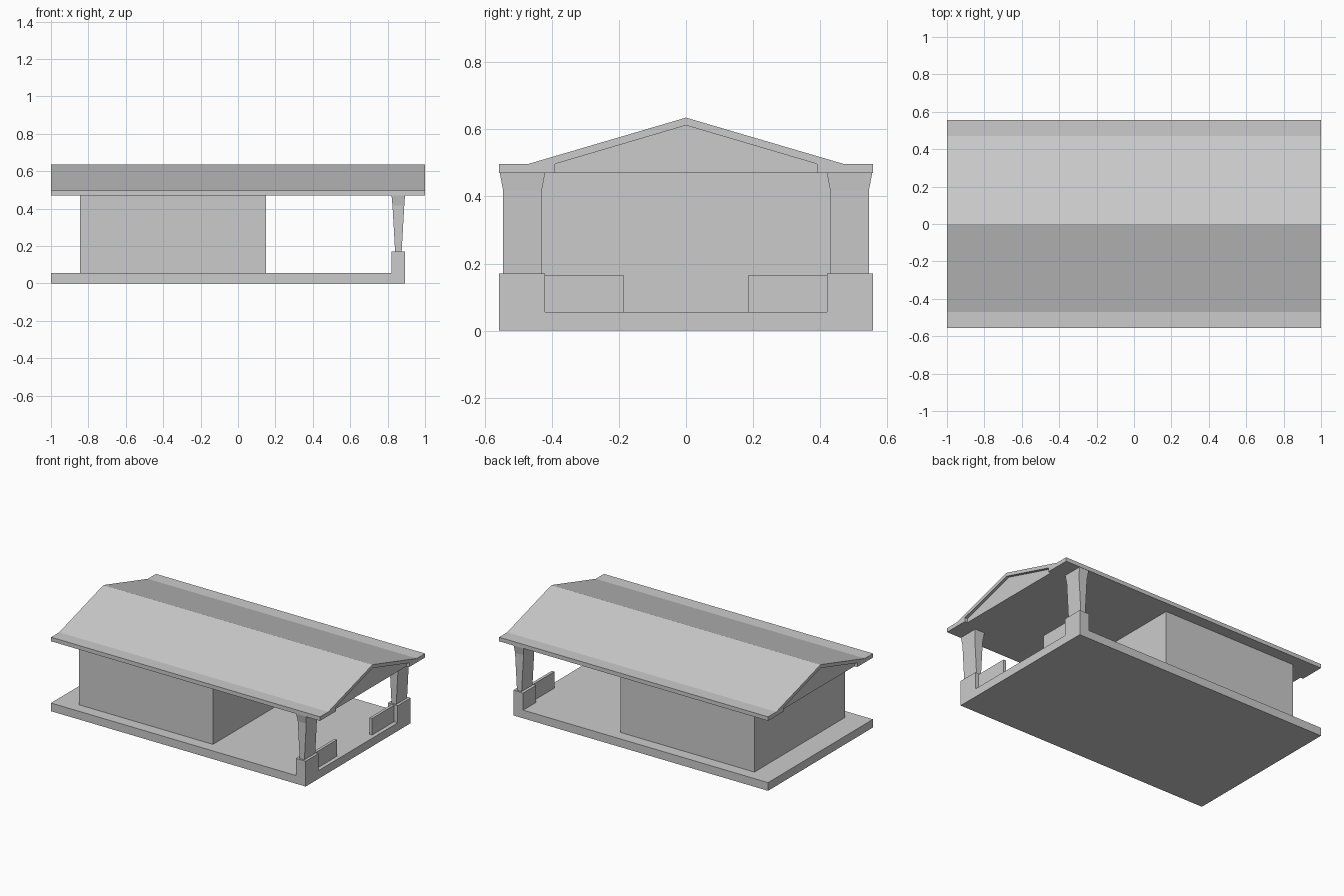
import bpy, bmesh

if "Cube" in bpy.data.objects:
    bpy.data.objects.remove(bpy.data.objects["Cube"])

grey = bpy.data.materials.new("light_grey")
grey.diffuse_color = (0.6, 0.6, 0.6, 1)
grey.use_nodes = True
grey.node_tree.nodes["Principled BSDF"].inputs["Base Color"].default_value = grey.diffuse_color


def make(name, bm):
    bmesh.ops.recalc_face_normals(bm, faces=bm.faces)
    me = bpy.data.meshes.new(name)
    bm.to_mesh(me)
    bm.free()
    me.materials.append(grey)
    ob = bpy.data.objects.new(name, me)
    bpy.context.collection.objects.link(ob)
    return ob


def loft(name, rings):
    """Closed solid through a list of matching point rings."""
    bm = bmesh.new()
    vs = [[bm.verts.new(p) for p in r] for r in rings]
    n = len(vs[0])
    for a, b in zip(vs, vs[1:]):
        for i in range(n):
            j = (i + 1) % n
            bm.faces.new((a[i], a[j], b[j], b[i]))
    bm.faces.new(vs[0])
    bm.faces.new(vs[-1])
    return make(name, bm)


def rect(x0, x1, y0, y1, z):
    return [(x0, y0, z), (x1, y0, z), (x1, y1, z), (x0, y1, z)]


def box(name, x0, x1, y0, y1, z0, z1):
    return loft(name, [rect(x0, x1, y0, y1, z0), rect(x0, x1, y0, y1, z1)])


def extrude_x(name, profile, x0, x1):
    return loft(name, [[(x, y, z) for y, z in profile] for x in (x0, x1)])


# Floor slab and house body
box("floor_slab", -1, 0.893, -0.557, 0.557, 0, 0.055)
box("house_body", -0.845, 0.15, -0.48, 0.48, 0.055, 0.472)

# Roof: solid body with flared flat eaves, and a raised rim on both gable ends
outer = [(-0.557, 0.47), (-0.557, 0.497), (-0.47, 0.497), (0, 0.635),
         (0.47, 0.497), (0.557, 0.497), (0.557, 0.47)]
inner = [(0.39, 0.47), (0.39, 0.497), (0, 0.612), (-0.39, 0.497), (-0.39, 0.47)]
extrude_x("roof", outer, -0.98, 0.98)
extrude_x("gable_rim_right", outer + inner, 0.98, 1)
extrude_x("gable_rim_left", outer + inner, -1, -0.98)

# Porch: pedestal, tapered post with flared head, and low wall on each side
for side, s in (("front", -1), ("back", 1)):
    box(side + "_pedestal", 0.82, 0.893, s * 0.42, s * 0.557, 0.055, 0.17)
    loft(side + "_post", [
        rect(0.84, 0.875, s * 0.43, s * 0.545, 0.17),
        rect(0.826, 0.889, s * 0.43, s * 0.545, 0.417),
        rect(0.821, 0.893, s * 0.42, s * 0.555, 0.47)])
    box(side + "_low_wall", 0.847, 0.866, s * 0.187, s * 0.42, 0.055, 0.166)
